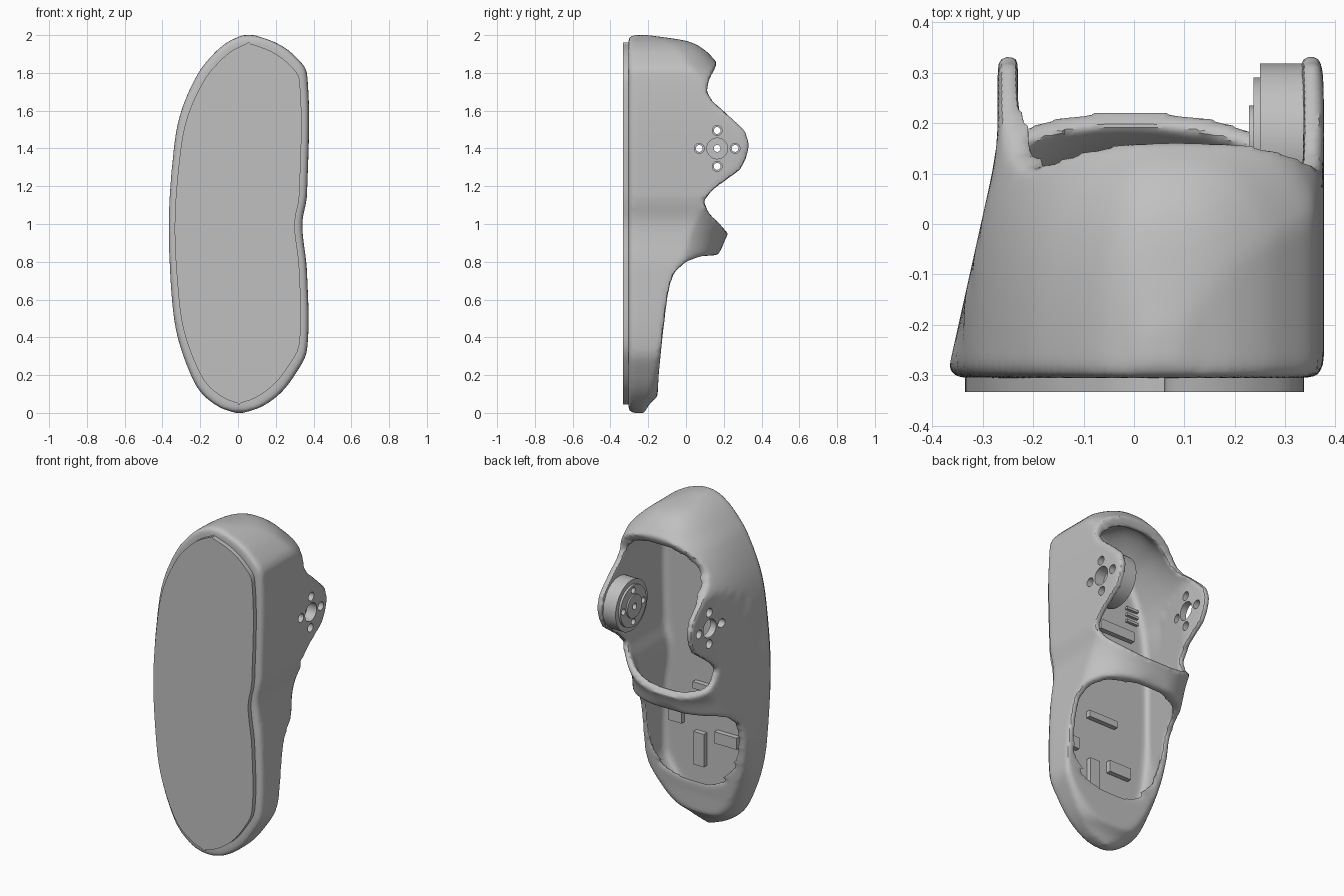
import bpy, bmesh, math
from mathutils import Matrix, Vector

cube = bpy.data.objects.get("Cube")
if cube:
    bpy.data.objects.remove(cube)

grey = bpy.data.materials.new("plain grey")
grey.use_nodes = True
grey.diffuse_color = (0.53, 0.53, 0.53, 1)
grey.node_tree.nodes["Principled BSDF"].inputs["Base Color"].default_value = (0.53, 0.53, 0.53, 1)

# Outline edges (height, x) and depth of the back (height, y)
RIGHT = [(0, -.02), (.03, -.1), (.1, -.19), (.2, -.25), (.4, -.32), (.6, -.35), (1, -.37),
         (1.4, -.34), (1.6, -.3), (1.8, -.21), (1.9, -.13), (1.96, -.06), (2, .02)]
LEFT = [(0, .03), (.03, .12), (.1, .22), (.2, .3), (.33, .365), (.75, .365), (1, .34),
        (1.15, .365), (1.8, .365), (1.9, .29), (1.96, .2), (2, .09)]
BACK = [(0, -.22), (.05, -.19), (.1, -.14), (.3, -.07), (.6, .06), (.83, .175), (.95, .225),
        (1.1, .36), (1.25, .6), (1.4, .7), (1.55, .6), (1.7, .36), (1.85, .17),
        (1.92, .1), (1.97, 0), (2, -.2)]
# Side silhouette of the openings, bridge and ears (y, z)
SIDE = [(-.5, -.1), (-.15, -.1), (-.15, .1), (-.145, .2), (-.125, .4), (-.1, .6), (-.085, .68),
        (-.06, .745), (0, .8), (.08, .83), (.17, .835), (.225, .945), (.18, 1), (.12, 1.06),
        (.095, 1.12), (.14, 1.18), (.285, 1.285), (.32, 1.35), (.335, 1.42), (.315, 1.49),
        (.27, 1.535), (.14, 1.65), (.11, 1.7), (.12, 1.76), (.17, 1.86), (.3, 2.1), (-.5, 2.1)]
EAR_Y, EAR_Z = .165, 1.4


def curve(table, z):
    """Smooth interpolation through a table."""
    i = 0
    while i < len(table) - 2 and z > table[i + 1][0]:
        i += 1

    def slope(k):
        lo, hi = table[max(k - 1, 0)], table[min(k + 1, len(table) - 1)]
        return (hi[1] - lo[1]) / (hi[0] - lo[0])
    (z0, v0), (z1, v1) = table[i], table[i + 1]
    h = z1 - z0
    t = (z - z0) / h
    return (v0 * (1 + 2 * t) * (1 - t) ** 2 + v1 * t * t * (3 - 2 * t)
            + h * t * (1 - t) * (slope(i) * (1 - t) - slope(i + 1) * t))


def finish(name, bm):
    bmesh.ops.recalc_face_normals(bm, faces=bm.faces)
    mesh = bpy.data.meshes.new(name)
    bm.to_mesh(mesh)
    bm.free()
    mesh.materials.append(grey)
    ob = bpy.data.objects.new(name, mesh)
    bpy.context.collection.objects.link(ob)
    return ob


def prism(name, points, direction):
    """Extrude a flat polygon."""
    bm = bmesh.new()
    face = bm.faces.new([bm.verts.new(p) for p in points])
    made = bmesh.ops.extrude_face_region(bm, geom=[face])["geom"]
    bmesh.ops.translate(bm, vec=direction, verts=[v for v in made if isinstance(v, bmesh.types.BMVert)])
    return finish(name, bm)


def disc(name, x0, x1, radius, y=EAR_Y, z=EAR_Z):
    """Cylinder lying along x."""
    bm = bmesh.new()
    place = Matrix.Translation(((x0 + x1) / 2, y, z)) @ Matrix.Rotation(math.pi / 2, 4, "Y")
    bmesh.ops.create_cone(bm, cap_ends=True, segments=40, radius1=radius, radius2=radius,
                          depth=x1 - x0, matrix=place)
    return finish(name, bm)


def box(name, centre, size):
    bm = bmesh.new()
    bmesh.ops.create_cube(bm, size=1, matrix=Matrix.Translation(centre) @ Matrix.Diagonal((*size, 1)))
    return finish(name, bm)


def apply(ob, kind, **settings):
    mod = ob.modifiers.new(kind, kind)
    for key, value in settings.items():
        setattr(mod, key, value)
    bpy.context.view_layer.objects.active = ob
    bpy.ops.object.modifier_apply(modifier=mod.name)


def boolean(ob, cutter, operation="DIFFERENCE"):
    apply(ob, "BOOLEAN", object=cutter, operation=operation, solver="EXACT")


def discard(*obs):
    for ob in obs:
        bpy.data.objects.remove(ob)


def body(name, wall, back_wall, front):
    """Loft of rounded sections stacked along z, shrunk by the wall."""
    bm = bmesh.new()
    rings = []
    count = 90
    for k in range(count + 1):
        z = 1 - math.cos(math.pi * k / count)
        x0, x1 = curve(RIGHT, z), curve(LEFT, z)
        mid, half = (x0 + x1) / 2, max((x1 - x0) / 2 - wall, .012)
        end = max(abs(z - 1) - .97, 0) / .03
        yf = front + .03 * (1 - math.sqrt(max(1 - end * end, 0))) * (wall == 0)
        yb = max(curve(BACK, z) - back_wall, yf + .012)
        r = min(.03, half * .5, (yb - yf) * .4)
        pts = []
        for j in range(6):
            a = math.pi / 2 * j / 5
            pts.append((half - r + r * math.sin(a), yf + r - r * math.cos(a)))
        corner = [(-x, y) for x, y in reversed(pts)]
        for j in range(1, 40):
            a = math.pi * j / 40
            c, s = math.cos(a), math.sin(a)
            bulge = .05 * min(1, half / .3) if c > 0 else 0
            x = math.copysign(abs(c) ** .8, c) * (half + bulge)
            pts.append((min(x, half), yf + r + (yb - yf - r) * s ** .8))
        ring = []
        for x, y in pts + corner:
            lean = -.27 - .1 * max(0, .15 - y) / .45 + wall
            ring.append(bm.verts.new((max(mid + x, lean), y, wall + z * (1 - wall))))
        rings.append(ring)
    n = len(rings[0])
    for a, b in zip(rings, rings[1:]):
        for j in range(n):
            bm.faces.new((a[j], a[(j + 1) % n], b[(j + 1) % n], b[j]))
    bm.faces.new(rings[0])
    bm.faces.new(rings[-1])
    return finish(name, bm)


# Hollow shell trimmed by the side silhouette
shell = body("shell", 0, 0, -.305)
cavity = body("cavity_cutter", .04, .055, -.265)
side = prism("side_cutter", [(-1, y, z) for y, z in SIDE], Vector((2, 0, 0)))
boolean(shell, side, "INTERSECT")
boolean(shell, cavity)
discard(cavity, side)
apply(shell, "REMESH", mode="VOXEL", voxel_size=.013)
apply(shell, "SMOOTH", factor=.5, iterations=6)

# Front cover plate
zs = [1 - math.cos(math.pi * k / 60) for k in range(61)]
rim = [(curve(RIGHT, z) + .035, z) for z in zs] + [(curve(LEFT, z) - .04, z) for z in reversed(zs)]
centre = [(curve(RIGHT, z) + curve(LEFT, z)) / 2 for z in zs]
for k, c in enumerate(centre):
    rim[k] = (min(rim[k][0], c - .005), zs[k])
    rim[-1 - k] = (max(rim[-1 - k][0], c + .005), zs[k])
cover = prism("front_cover", [(x, -.333, .045 + z * .9575) for x, z in rim], Vector((0, .033, 0)))

# Pivot drum on the left ear
drum = disc("pivot_drum", .25, .352, .153)
plate = disc("pivot_plate", .237, .26, .125)
hub = disc("pivot_hub", .228, .26, .07)

# Bolt holes through both ears and the drum
bolts = [(EAR_Y + .095 * math.cos(a), EAR_Z + .095 * math.sin(a))
         for a in (0, math.pi / 2, math.pi, 1.5 * math.pi)]
for y, z in bolts + [(EAR_Y, EAR_Z)]:
    middle = (y, z) == (EAR_Y, EAR_Z)
    wide = .055 if middle else .026
    outer = disc("outer_hole_cutter", .31, .5, wide, y, z)
    inner = disc("inner_hole_cutter", .1, .5, .018, y, z)
    ear = disc("ear_hole_cutter", -.5, -.1, wide, y, z)
    for part, cutters in ((shell, (outer, inner, ear)), (drum, (outer, inner)),
                          (plate, (inner,)), (hub, (inner,))):
        for cutter in cutters:
            boolean(part, cutter)
    discard(outer, inner, ear)

# Small mounts on the inner floor
MOUNTS = [("long_bar", .02, .8, .2, .04), ("upright_block", .08, .42, .07, .2),
          ("cross_block", -.1, .52, .15, .07), ("side_block", .24, .58, .09, .07),
          ("upper_bar", -.08, 1.4, .24, .06)]
for name, x, z, w, h in MOUNTS:
    box(name, (x, -.255, z), (w, .04, h))
for k in range(3):
    box("vent_rib", (-.2, -.26, 1.5 + .04 * k), (.08, .025, .015))

# Shading
for ob in (shell, cover, drum, plate, hub):
    bpy.ops.object.select_all(action="DESELECT")
    ob.select_set(True)
    bpy.context.view_layer.objects.active = ob
    bpy.ops.object.shade_smooth_by_angle(angle=math.radians(35))
